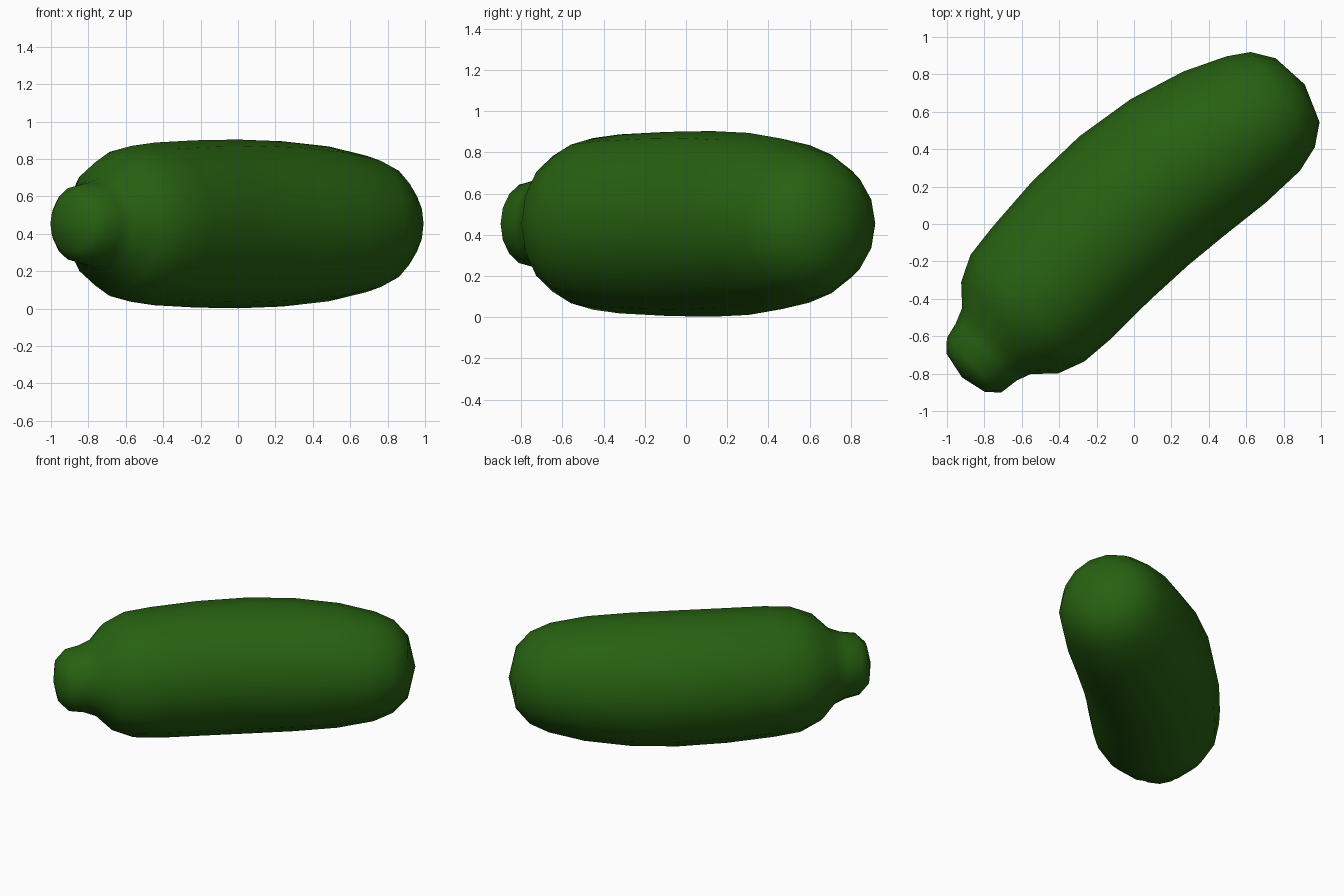
import bpy, bmesh, math
from mathutils import Vector

if "Cube" in bpy.data.objects:
    bpy.data.objects.remove(bpy.data.objects["Cube"])

SIDES = 16
MID_Z = 0.453

# centre line of the bent vegetable: x, y, radius (stem end to blossom end)
RINGS = [
    (-0.90, -0.795, 0.146), (-0.855, -0.755, 0.206), (-0.79, -0.685, 0.223),
    (-0.735, -0.625, 0.255), (-0.665, -0.555, 0.356), (-0.57, -0.45, 0.417),
    (-0.445, -0.32, 0.435), (-0.23, -0.09, 0.447), (0.0, 0.125, 0.451),
    (0.235, 0.305, 0.442), (0.485, 0.465, 0.414), (0.69, 0.59, 0.364),
    (0.795, 0.665, 0.307), (0.875, 0.715, 0.207),
]
STEM_TIP = Vector((-0.92, -0.82, MID_Z))
BLOSSOM_TIP = Vector((0.913, 0.746, MID_Z))

green = bpy.data.materials.new("dark green skin")
green.diffuse_color = (0.020, 0.120, 0.0055, 1)
green.use_nodes = True
green.node_tree.nodes["Principled BSDF"].inputs["Base Color"].default_value = green.diffuse_color

bm = bmesh.new()
centres = [Vector((x, y, MID_Z)) for x, y, r in RINGS]
path = [STEM_TIP] + centres + [BLOSSOM_TIP]

# round cross-sections, square to the centre line
loops = []
for i, (x, y, r) in enumerate(RINGS):
    along = (path[i + 2] - path[i]).normalized()
    side = Vector((along.y, -along.x, 0))
    loop = []
    for k in range(SIDES):
        a = 2 * math.pi * k / SIDES
        loop.append(bm.verts.new(centres[i] + side * r * math.cos(a)
                                 + Vector((0, 0, r * math.sin(a)))))
    loops.append(loop)

# skin between sections
for a, b in zip(loops, loops[1:]):
    for k in range(SIDES):
        n = (k + 1) % SIDES
        bm.faces.new((a[k], a[n], b[n], b[k]))

# closed ends
for loop, tip in ((loops[0], STEM_TIP), (loops[-1], BLOSSOM_TIP)):
    v = bm.verts.new(tip)
    for k in range(SIDES):
        bm.faces.new((loop[k], loop[(k + 1) % SIDES], v))

bmesh.ops.recalc_face_normals(bm, faces=bm.faces[:])
for f in bm.faces:
    f.smooth = True

mesh = bpy.data.meshes.new("cucumber")
bm.to_mesh(mesh)
bm.free()
mesh.materials.append(green)
bpy.context.collection.objects.link(bpy.data.objects.new("cucumber", mesh))
